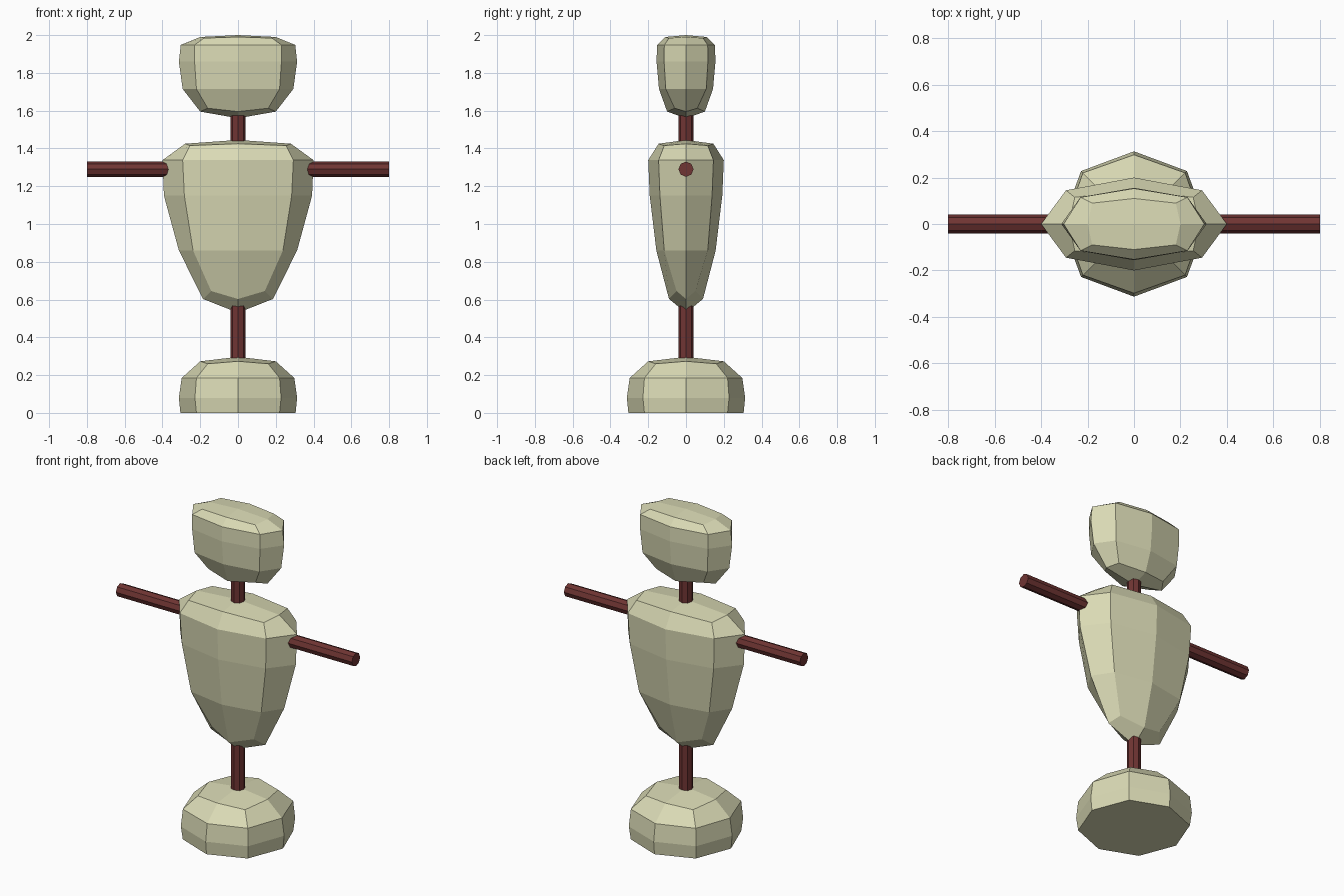
import bpy, bmesh
from math import pi

if "Cube" in bpy.data.objects:
    bpy.data.objects.remove(bpy.data.objects["Cube"])


def material(name, color):
    m = bpy.data.materials.new(name)
    m.diffuse_color = color
    m.use_nodes = True
    m.node_tree.nodes["Principled BSDF"].inputs["Base Color"].default_value = m.diffuse_color
    return m


CLOTH = material("sand", (0.70, 0.70, 0.46, 1))
WOOD = material("dark_red_wood", (0.16, 0.035, 0.033, 1))


def block(name, rings, top, bottom=None):
    """Rounded box of 8-sided rings: (side x, front y, corner x, corner y, side z, corner z).
    Caps are four quads around a centre point, or one flat face if no bottom is given."""
    bm = bmesh.new()
    loops = []
    for a, b, cx, cy, z, cz in rings:
        pts = [(a, 0, z), (cx, cy, cz), (0, b, z), (-cx, cy, cz),
               (-a, 0, z), (-cx, -cy, cz), (0, -b, z), (cx, -cy, cz)]
        loops.append([bm.verts.new(p) for p in pts])
    for lo, hi in zip(loops, loops[1:]):
        for i in range(8):
            j = (i + 1) % 8
            bm.faces.new((lo[i], lo[j], hi[j], hi[i]))

    def cap(loop, z):
        c = bm.verts.new((0, 0, z))
        for i in range(0, 8, 2):
            bm.faces.new((c, loop[i], loop[i + 1], loop[(i + 2) % 8]))

    cap(loops[-1], top)
    if bottom is None:
        bm.faces.new(loops[0])
    else:
        cap(loops[0], bottom)
    bmesh.ops.recalc_face_normals(bm, faces=bm.faces[:])
    mesh = bpy.data.meshes.new(name)
    bm.to_mesh(mesh)
    bm.free()
    mesh.materials.append(CLOTH)
    ob = bpy.data.objects.new(name, mesh)
    bpy.context.collection.objects.link(ob)


def rod(name, location, length, rotation=(0, 0, 0)):
    bpy.ops.mesh.primitive_cylinder_add(vertices=8, radius=0.04, depth=length,
                                        location=location, rotation=rotation)
    ob = bpy.context.object
    ob.name = name
    ob.data.materials.append(WOOD)


# Weighted foot with a flat underside
block("base", [
    (0.305, 0.305, 0.22, 0.22, 0.0, 0.0),
    (0.313, 0.313, 0.228, 0.228, 0.08, 0.08),
    (0.298, 0.298, 0.22, 0.22, 0.185, 0.185),
    (0.20, 0.20, 0.16, 0.16, 0.273, 0.26),
], 0.297)

# Tapering torso
block("torso", [
    (0.185, 0.09, 0.142, 0.05, 0.603, 0.645),
    (0.313, 0.157, 0.238, 0.115, 0.86, 0.86),
    (0.392, 0.192, 0.284, 0.138, 1.15, 1.15),
    (0.40, 0.20, 0.293, 0.145, 1.338, 1.338),
    (0.28, 0.145, 0.255, 0.115, 1.425, 1.415),
], 1.445, 0.53)

# Flattened head
block("head", [
    (0.20, 0.10, 0.16, 0.06, 1.595, 1.613),
    (0.293, 0.143, 0.22, 0.107, 1.715, 1.715),
    (0.313, 0.156, 0.23, 0.116, 1.86, 1.86),
    (0.303, 0.153, 0.23, 0.115, 1.948, 1.948),
    (0.20, 0.11, 0.18, 0.09, 1.99, 1.984),
], 2.0, 1.56)

# Connecting rods and outstretched arms
rod("waist_rod", (0, 0, 0.43), 0.38)
rod("neck_rod", (0, 0, 1.50), 0.20)
for side, s in (("left", 1), ("right", -1)):
    rod(side + "_arm", (s * 0.55, 0, 1.29), 0.50, (0, pi / 2, 0))
